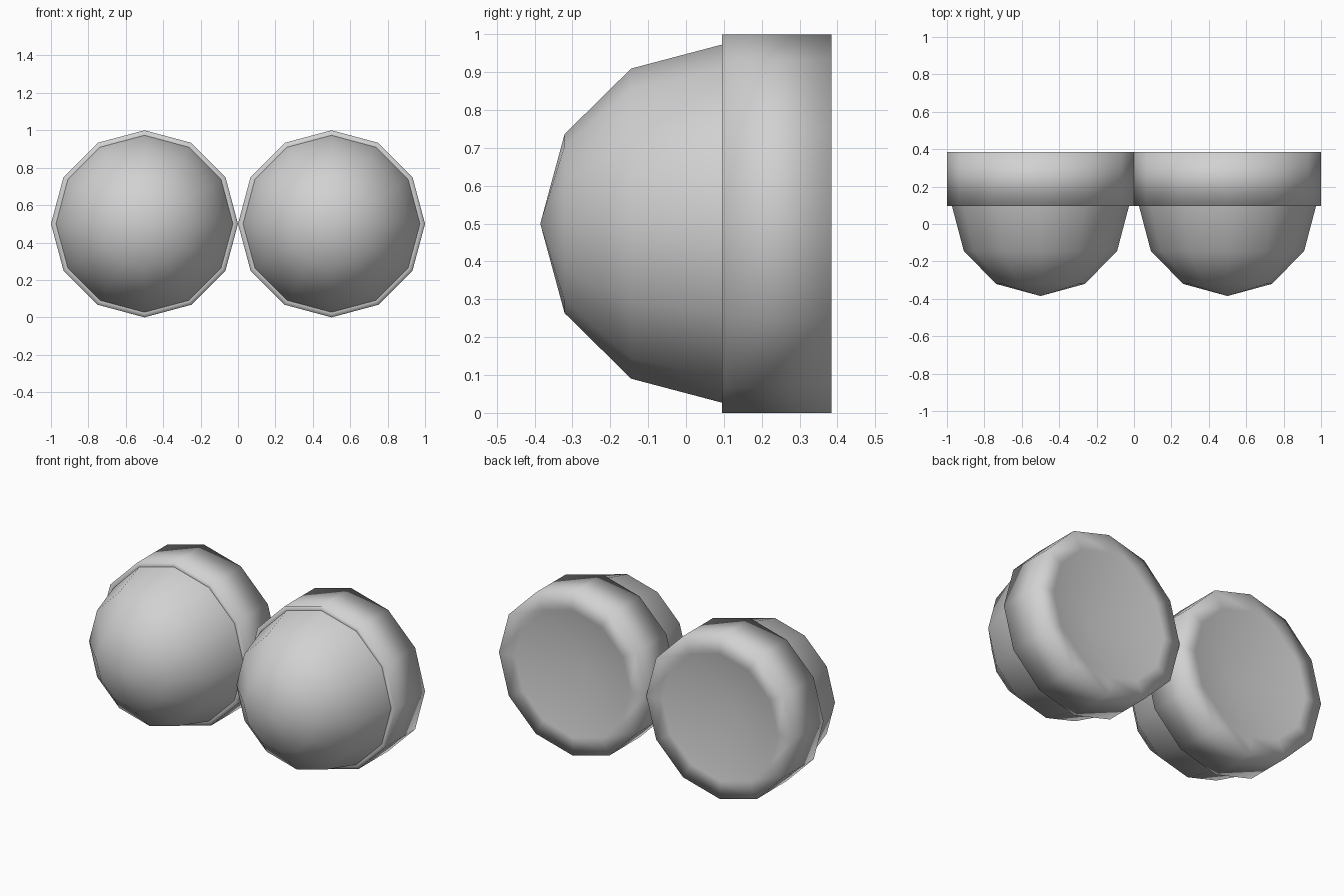
import bpy
import math

cube = bpy.data.objects.get("Cube")
if cube:
    bpy.data.objects.remove(cube, do_unlink=True)

SIDES = 12
FRONT, BACK = 0.095, 0.385  # depth limits of the collar

grey = bpy.data.materials.new("light_grey")
grey.use_nodes = True
colour = (0.64, 0.64, 0.64, 1)
grey.diffuse_color = colour
grey.node_tree.nodes["Principled BSDF"].inputs["Base Color"].default_value = colour


def lathe(name, profile, x):
    """Spin (radius, y) points about the y axis into a smooth surface."""
    verts, rings, faces = [], [], []
    for r, y in profile:
        n = SIDES if r > 0.001 else 1
        rings.append([len(verts) + i % n for i in range(SIDES)])
        for i in range(n):
            a = 2 * math.pi * i / SIDES
            verts.append((r * math.cos(a), y, r * math.sin(a)))
    for a, b in zip(rings, rings[1:]):
        for i in range(SIDES):
            j = (i + 1) % SIDES
            faces.append(list(dict.fromkeys((a[i], a[j], b[j], b[i]))))
    mesh = bpy.data.meshes.new(name)
    mesh.from_pydata(verts, [], faces)
    mesh.materials.append(grey)
    mesh.shade_smooth()
    obj = bpy.data.objects.new(name, mesh)
    obj.location = (x, 0, 0.5)
    bpy.context.collection.objects.link(obj)


# Quarter-circle profile of the dome, from its tip to its open edge
angles = [math.radians(a) for a in (0, 30, 60, 90)]
dome = [(0.473 * math.sin(a), FRONT - 0.48 * math.cos(a)) for a in angles]
# Collar: front step, outer wall, back rim, then a shallow dished back
collar = [(0.473, FRONT), (0.5, FRONT), (0.5, BACK), (0.39, BACK), (0, BACK - 0.15)]

for side, x in (("left", 0.5), ("right", -0.5)):
    lathe(side + "_dome", dome, x)
    lathe(side + "_collar", collar, x)
